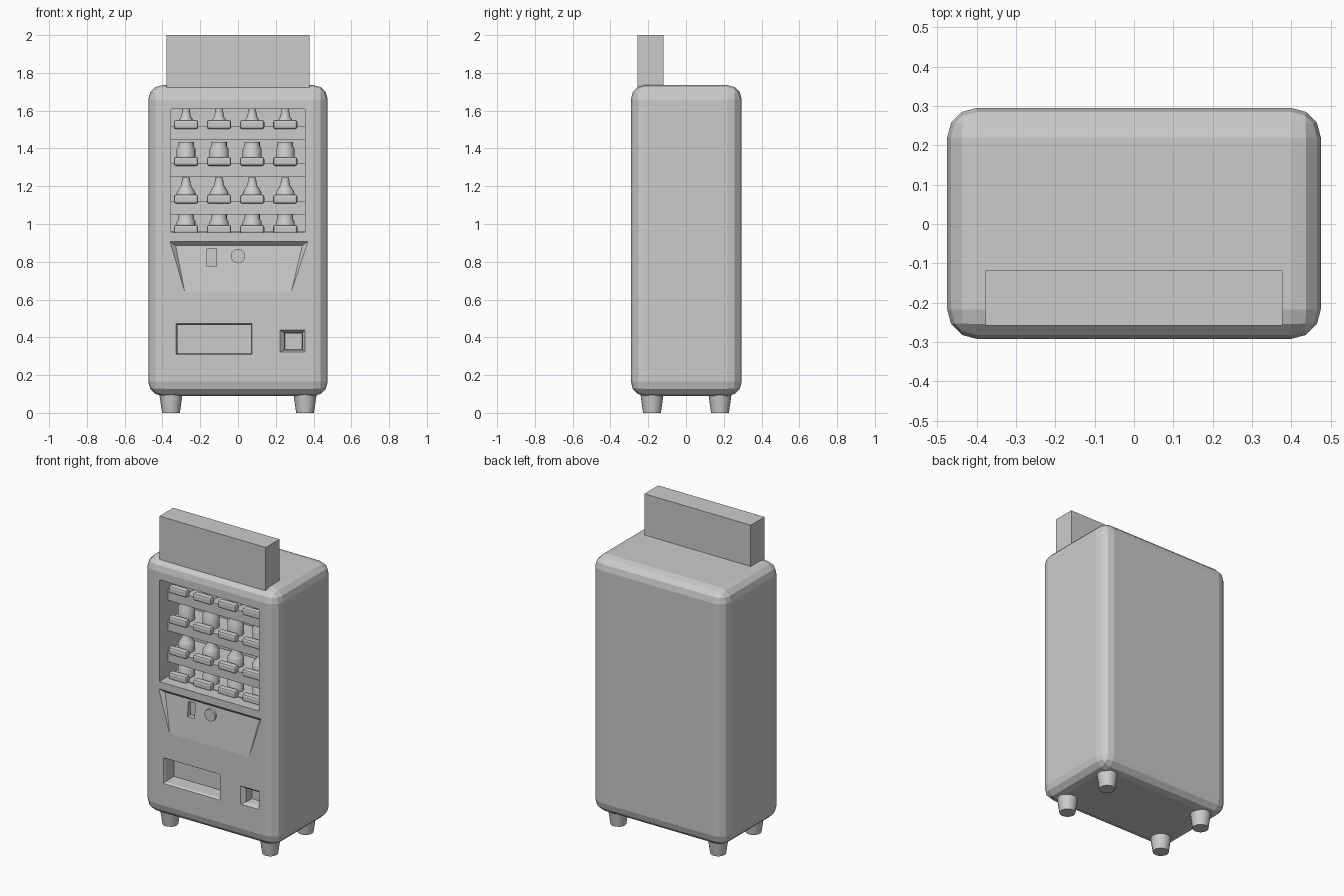
import bpy, bmesh, math
from mathutils import Matrix

if "Cube" in bpy.data.objects:
    bpy.data.objects.remove(bpy.data.objects["Cube"])


def mesh_object(name, bm):
    bmesh.ops.recalc_face_normals(bm, faces=bm.faces)
    me = bpy.data.meshes.new(name)
    bm.to_mesh(me)
    bm.free()
    ob = bpy.data.objects.new(name, me)
    bpy.context.collection.objects.link(ob)
    return ob


def activate(ob):
    bpy.ops.object.select_all(action='DESELECT')
    ob.select_set(True)
    bpy.context.view_layer.objects.active = ob


def box(name, x0, x1, y0, y1, z0, z1, bevel=0.0, segments=1):
    bm = bmesh.new()
    m = Matrix.Translation(((x0 + x1) / 2, (y0 + y1) / 2, (z0 + z1) / 2))
    m = m @ Matrix.Diagonal((x1 - x0, y1 - y0, z1 - z0, 1))
    bmesh.ops.create_cube(bm, size=1, matrix=m)
    if bevel:
        bmesh.ops.bevel(bm, geom=bm.edges[:], offset=bevel, segments=segments,
                        profile=0.5, affect='EDGES')
    return mesh_object(name, bm)


def loft(name, sections):
    """Join rings of points with the same count and cap both ends."""
    bm = bmesh.new()
    rings = [[bm.verts.new(p) for p in s] for s in sections]
    n = len(rings[0])
    for a, b in zip(rings, rings[1:]):
        for i in range(n):
            j = (i + 1) % n
            bm.faces.new((a[i], a[j], b[j], b[i]))
    bm.faces.new(rings[0])
    bm.faces.new(rings[-1])
    return mesh_object(name, bm)


def rect(y, x0, x1, z0, z1):
    return [(x0, y, z0), (x1, y, z0), (x1, y, z1), (x0, y, z1)]


def turned(name, cx, cy, z, profile, sides=16):
    rings = []
    for r, h in profile:
        rings.append([(cx + r * math.cos(2 * math.pi * i / sides),
                       cy + r * math.sin(2 * math.pi * i / sides), z + h)
                      for i in range(sides)])
    ob = loft(name, rings)
    activate(ob)
    bpy.ops.object.shade_smooth_by_angle(angle=math.radians(35))
    return ob


def cut(target, cutter):
    cutter.hide_render = True
    mod = target.modifiers.new("cut", 'BOOLEAN')
    mod.operation = 'DIFFERENCE'
    mod.solver = 'EXACT'
    mod.object = cutter
    activate(target)
    bpy.ops.object.modifier_apply(modifier=mod.name)
    bpy.data.objects.remove(cutter, do_unlink=True)


FRONT = -0.292

# Rounded cabinet
cabinet = box("cabinet", -0.475, 0.475, FRONT, 0.295, 0.09, 1.735, 0.075, 3)

# Display window recess
cut(cabinet, box("window_cutter", -0.355, 0.355, -0.4, 0.0, 0.955, 1.61))

# Shallow sloping control recess under the window
cut(cabinet, loft("control_cutter", [
    [(-0.37, -0.30, 0.915), (0.38, -0.30, 0.915), (0.27, -0.30, 0.62), (-0.27, -0.30, 0.62)],
    [(-0.33, -0.268, 0.885), (0.34, -0.268, 0.885), (0.28, -0.293, 0.63), (-0.28, -0.293, 0.63)]]))

# Coin slot pocket
cut(cabinet, box("slot_cutter", -0.165, -0.115, -0.4, -0.245, 0.775, 0.87))

# Dispenser opening and change return
cut(cabinet, loft("dispenser_cutter", [rect(-0.30, -0.332, 0.080, 0.303, 0.478),
                                       rect(-0.28, -0.320, 0.068, 0.315, 0.466),
                                       rect(-0.195, -0.320, 0.068, 0.318, 0.466)]))
cut(cabinet, loft("return_cutter", [rect(-0.30, 0.213, 0.358, 0.318, 0.445),
                                    rect(-0.27, 0.245, 0.342, 0.332, 0.422),
                                    rect(-0.215, 0.25, 0.34, 0.335, 0.42)]))

# Round push button
bm = bmesh.new()
bmesh.ops.create_cone(bm, cap_ends=True, segments=24, radius1=0.038, radius2=0.038, depth=0.05,
                      matrix=Matrix.Translation((0, -0.262, 0.83)) @ Matrix.Rotation(math.pi / 2, 4, 'X'))
mesh_object("push_button", bm)

# Sign board on top
box("sign_board", -0.378, 0.378, -0.258, -0.118, 1.70, 2.0)

# Tapered feet
for sx in (-1, 1):
    for sy in (-1, 1):
        turned("foot", sx * 0.355, sy * 0.18, 0, [(0.047, 0), (0.063, 0.11)], 16)

# Shelves, holders, bottles and cans
bottle = [(0.05, 0), (0.05, 0.045), (0.042, 0.06), (0.026, 0.085), (0.021, 0.115), (0.021, 0.127)]
can = [(0.05, 0), (0.05, 0.078), (0.041, 0.092), (0.041, 0.115)]
columns = [-0.275, -0.1, 0.075, 0.25]
rows = [(1.515, 1.445, bottle, 1.483), (1.32, 1.25, can, 1.32),
        (1.12, 1.05, bottle, 1.12), (0.96, 0.945, can, 0.935)]
for top, bottom, profile, base in rows:
    box("shelf", -0.36, 0.36, -0.205, 0.01, bottom, top)
    for x in columns:
        box("product_holder", x - 0.064, x + 0.064, -0.228, -0.185, top - 0.012, top + 0.036, 0.012, 2)
        turned("bottle" if profile is bottle else "can", x, -0.13, base, profile, 16)
